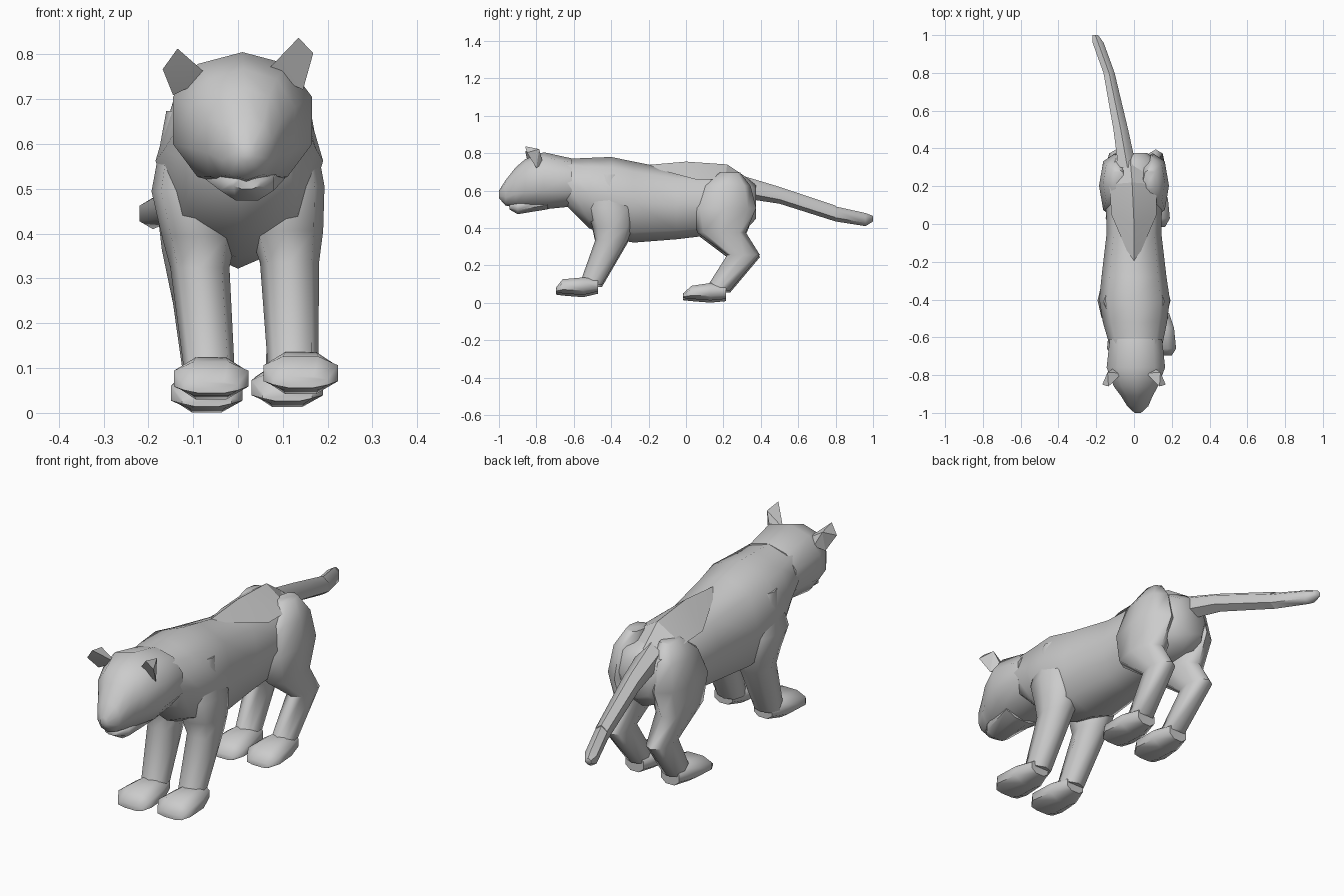
import bpy, bmesh, math


def finish(name, bm, angle):
    """Turn a bmesh into a smooth-by-angle object."""
    bmesh.ops.recalc_face_normals(bm, faces=bm.faces)
    mesh = bpy.data.meshes.new(name)
    bm.to_mesh(mesh)
    bm.free()
    ob = bpy.data.objects.new(name, mesh)
    bpy.context.collection.objects.link(ob)
    bpy.ops.object.select_all(action='DESELECT')
    ob.select_set(True)
    bpy.context.view_layer.objects.active = ob
    bpy.ops.object.shade_smooth_by_angle(angle=math.radians(angle))
    return ob


def loft(name, rings, axis='y', sides=8, power=0.85, flat=False, angle=58):
    """Skin rings of (position, low, high, centre x, half width) along y or z."""
    bm = bmesh.new()
    turn = math.pi / sides if flat else 0
    grow = 1 / math.cos(turn) ** power
    loops = []
    for pos, lo, hi, xc, hw in rings:
        loop = []
        for i in range(sides):
            a = 2 * math.pi * i / sides + turn
            s, c = math.sin(a), math.cos(a)
            x = xc + hw * grow * math.copysign(abs(s) ** power, s)
            h = (lo + hi) / 2 + (hi - lo) / 2 * grow * math.copysign(abs(c) ** power, c)
            loop.append(bm.verts.new((x, pos, h) if axis == 'y' else (x, h, pos)))
        loops.append(loop)
    for a, b in zip(loops, loops[1:]):
        for i in range(sides):
            j = (i + 1) % sides
            bm.faces.new((a[i], a[j], b[j], b[i]))
    bm.faces.new(loops[0])
    bm.faces.new(loops[-1])
    return finish(name, bm, angle)


def hull(name, points):
    """Wrap a few points in a faceted solid."""
    bm = bmesh.new()
    for p in points:
        bm.verts.new(p)
    bmesh.ops.convex_hull(bm, input=bm.verts)
    return finish(name, bm, 20)


# Torso from neck to rump
loft("torso", [
    (-0.64, 0.52, 0.77, 0.01, 0.14), (-0.52, 0.40, 0.775, 0.005, 0.17),
    (-0.40, 0.345, 0.78, 0.003, 0.187), (-0.28, 0.322, 0.755, 0, 0.172),
    (-0.05, 0.34, 0.71, 0, 0.145), (0.20, 0.37, 0.69, 0, 0.15),
    (0.32, 0.39, 0.67, -0.005, 0.14), (0.375, 0.45, 0.63, -0.01, 0.08)], sides=8)

# Raised back and hip ridge
hull("back_ridge", [(0, -0.23, 0.735), (0, 0, 0.755), (-0.01, 0.22, 0.74),
                    (0.12, 0.05, 0.66), (-0.12, 0.05, 0.66),
                    (0.12, 0.21, 0.66), (-0.13, 0.21, 0.66), (-0.02, 0.34, 0.66)])

# Head and lower jaw
loft("head", [
    (-0.61, 0.515, 0.772, 0.01, 0.145), (-0.76, 0.50, 0.805, 0.01, 0.162),
    (-0.86, 0.505, 0.768, 0.01, 0.122), (-0.91, 0.51, 0.725, 0.015, 0.088),
    (-0.965, 0.52, 0.655, 0.02, 0.058), (-1.0, 0.56, 0.60, 0.02, 0.018)],
    sides=10, power=0.9)
loft("lower_jaw", [
    (-0.74, 0.50, 0.58, 0.015, 0.09), (-0.90, 0.474, 0.55, 0.02, 0.06),
    (-0.945, 0.50, 0.525, 0.02, 0.03)], flat=True, power=1)

# Tail and its tip segment
loft("tail", [
    (0.30, 0.56, 0.68, -0.035, 0.055), (0.50, 0.53, 0.62, -0.07, 0.045),
    (0.80, 0.435, 0.52, -0.132, 0.034)], sides=6, power=1)
loft("tail_tip", [
    (0.80, 0.435, 0.515, -0.132, 0.034), (0.96, 0.41, 0.48, -0.19, 0.034),
    (1.0, 0.435, 0.465, -0.205, 0.017)], sides=6, power=1)

# Ears, legs and paws on both sides
for side, tag in ((-1, "left"), (1, "right")):
    up = 0.006 * side

    # Thin cupped ear facing forward
    hull("ear_" + tag, [
        (side * 0.062, -0.79, 0.755 + up), (side * 0.145, -0.80, 0.715 + up),
        (side * 0.11, -0.765, 0.74 + up), (side * 0.168, -0.85, 0.785 + 3 * up),
        (side * 0.135, -0.86, 0.825 + 2 * up), (side * 0.14, -0.785, 0.81 + 2 * up)])

    loft("front_leg_" + tag, [
        (z + up, y0, y1, off + side * x, hw) for z, y0, y1, off, x, hw in (
            (0.68, -0.46, -0.36, 0, 0.11, 0.05),
            (0.50, -0.53, -0.28, 0, 0.108, 0.085),
            (0.40, -0.50, -0.285, 0.01, 0.097, 0.083),
            (0.33, -0.485, -0.31, 0.015, 0.10, 0.066),
            (0.09, -0.57, -0.45, 0.03, 0.093, 0.056))], axis='z')
    loft("front_paw_" + tag, [
        (y, lo + up, hi + up, 0.04 + side * 0.1, hw) for y, lo, hi, hw in (
            (-0.695, 0.05, 0.075, 0.06), (-0.66, 0.045, 0.12, 0.083),
            (-0.55, 0.036, 0.13, 0.072), (-0.47, 0.055, 0.12, 0.045))],
        flat=True)

    loft("hind_leg_" + tag, [
        (z + up, y0, y1, off + side * x, hw) for z, y0, y1, off, x, hw in (
            (0.69, 0.18, 0.29, 0, 0.085, 0.035),
            (0.62, 0.09, 0.345, 0, 0.098, 0.066),
            (0.50, 0.03, 0.375, 0, 0.10, 0.085),
            (0.37, 0.06, 0.32, 0.005, 0.105, 0.07),
            (0.25, 0.22, 0.395, 0.01, 0.105, 0.05),
            (0.06, 0.10, 0.235, 0.02, 0.09, 0.048))], axis='z')
    loft("hind_paw_" + tag, [
        (y, lo + up, hi + up, 0.02 + side * 0.09, hw) for y, lo, hi, hw in (
            (-0.015, 0.02, 0.045, 0.055), (0.03, 0.015, 0.085, 0.08),
            (0.13, 0.007, 0.1, 0.07), (0.215, 0.015, 0.09, 0.045))],
        flat=True)
